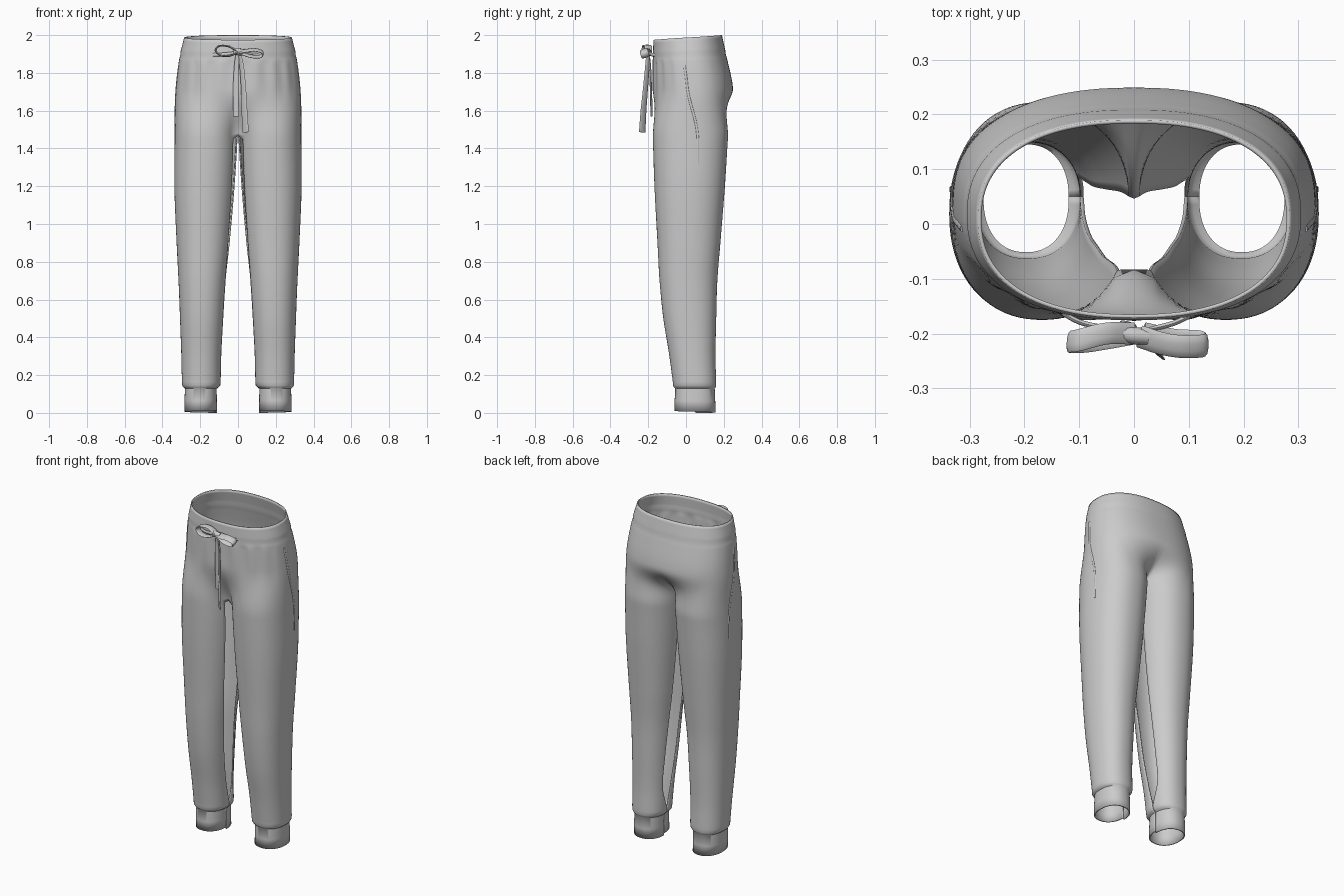
import bpy, bmesh, math
from mathutils import Vector

if "Cube" in bpy.data.objects:
    bpy.data.objects.remove(bpy.data.objects["Cube"])

# Body and leg outline: z, inner x, outer x, front y, back y, inseam opening front y, back y
KEYS = [
    (2.00, 0.00, 0.285, -0.172, 0.190, -0.09, 0.05),
    (1.90, 0.00, 0.308, -0.176, 0.212, -0.09, 0.05),
    (1.70, 0.00, 0.330, -0.177, 0.250, -0.09, 0.05),
    (1.50, 0.00, 0.334, -0.176, 0.226, -0.09, 0.05),
    (1.20, 0.016, 0.337, -0.167, 0.206, -0.075, 0.06),
    (0.90, 0.040, 0.325, -0.151, 0.182, -0.06, 0.065),
    (0.70, 0.060, 0.315, -0.140, 0.166, -0.04, 0.07),
    (0.50, 0.075, 0.307, -0.120, 0.160, -0.02, 0.08),
    (0.30, 0.088, 0.300, -0.088, 0.156, 0.015, 0.085),
    (0.165, 0.092, 0.297, -0.070, 0.160, 0.05, 0.05),
]
CUFF = [
    (0.145, 0.094, 0.296, -0.069, 0.160, 0.05, 0.05),
    (0.134, 0.104, 0.289, -0.064, 0.157, 0.05, 0.05),
    (0.128, 0.113, 0.281, -0.058, 0.152, 0.05, 0.05),
    (0.060, 0.112, 0.283, -0.060, 0.155, 0.05, 0.05),
    (0.000, 0.111, 0.283, -0.061, 0.156, 0.05, 0.05),
]
COLS = 64


def smooth(a, b, t):
    t = min(1, max(0, (t - a) / (b - a)))
    return t * t * (3 - 2 * t)


def spow(v, e):
    return math.copysign(abs(v) ** e, v)


def slope(i):
    a, b = KEYS[max(i - 1, 0)], KEYS[min(i + 1, len(KEYS) - 1)]
    return [(q - p) / (b[0] - a[0]) for p, q in zip(a, b)]


def profile(z):
    for i in range(len(KEYS) - 1):
        a, b = KEYS[i], KEYS[i + 1]
        if z >= b[0]:
            break
    h = b[0] - a[0]
    t = (z - a[0]) / h
    return [p * (2*t**3 - 3*t*t + 1) + q * (3*t*t - 2*t**3)
            + h * (m * (t**3 - 2*t*t + t) + n * (t**3 - t*t))
            for p, q, m, n in zip(a, b, slope(i), slope(i + 1))]


def surface(row, u):
    """Point on the right half: u runs from front centre round the outside to back centre."""
    z, xi, xo, yf, yb, hf, hb = row
    cy, ry = (yf + yb) / 2, (yb - yf) / 2
    phi = math.pi * (u - 0.5)
    hx, hy = xo * spow(max(0, math.cos(phi)), 0.86), cy + ry * spow(math.sin(phi), 0.86)
    e = 0.9
    a0 = math.asin(spow((cy - hf) / ry, 1 / e))
    a1 = math.asin(spow((hb - cy) / ry, 1 / e))
    a = a0 + (2 * math.pi - a1 - a0) * u
    cx, rx = (xi + xo) / 2, (xo - xi) / 2
    lx, ly = cx - rx * spow(math.cos(a), e), cy - ry * spow(math.sin(a), e)
    w = 1 - smooth(1.45, 1.72, z)
    x, y = hx + (lx - hx) * w, hy + (ly - hy) * w
    if z > 1.46:
        x = 0 if u < 1e-6 or u > 1 - 1e-6 else max(x, 0.003)
    front = (1 - math.sin(phi)) / 2
    # gathers under the waistband, and the band groove
    fade = smooth(1.6, 1.8, z) * (1 - smooth(1.85, 1.89, z))
    y += 0.004 * fade * front ** 2 * math.sin(u * 60)
    groove = 1 - 0.014 * math.exp(-((z - 1.895) / 0.008) ** 2)
    x, y = x * groove, cy + (y - cy) * groove
    z += -0.025 * smooth(1.8, 2, z) * front + 0.012 * max(0, 1 - z / 0.15) * front
    return Vector((x, y, z))


def add_object(name, bm):
    me = bpy.data.meshes.new(name)
    bm.to_mesh(me)
    bm.free()
    ob = bpy.data.objects.new(name, me)
    bpy.context.collection.objects.link(ob)
    bpy.ops.object.select_all(action='DESELECT')
    ob.select_set(True)
    bpy.context.view_layer.objects.active = ob
    bpy.ops.object.shade_smooth_by_angle(angle=math.radians(50))
    return ob


def grid(rows, name, wrap=False):
    bm = bmesh.new()
    vs = [[bm.verts.new(p) for p in r] for r in rows]
    n = len(vs[0])
    for a, b in zip(vs, vs[1:]):
        for c in range(n if wrap else n - 1):
            d = (c + 1) % n
            bm.faces.new((a[c], b[c], b[d], a[d]))
    if wrap:
        bm.faces.new(vs[0])
        bm.faces.new(vs[-1][::-1])
        bmesh.ops.recalc_face_normals(bm, faces=bm.faces)
    else:
        bmesh.ops.remove_doubles(bm, verts=bm.verts, dist=0.0004)
    return add_object(name, bm)


def ribbon(name, pts, side, half_w, half_t, end_w=None):
    """Flat rounded strip along a smoothed path."""
    pts = [Vector(p) for p in pts]
    ext = [2 * pts[0] - pts[1]] + pts + [2 * pts[-1] - pts[-2]]
    path = []
    for i in range(1, len(ext) - 2):
        p, q, r, s = ext[i - 1:i + 3]
        for k in range(6):
            t = k / 6
            path.append(0.5 * (2*q + (r - p)*t + (2*p - 5*q + 4*r - s)*t*t + (3*q - p - 3*r + s)*t**3))
    path.append(pts[-1])
    rows = []
    for i, p in enumerate(path):
        tan = (path[min(i + 1, len(path) - 1)] - path[max(i - 1, 0)]).normalized()
        s = Vector(side)
        s = (s - tan * s.dot(tan)).normalized()
        n = tan.cross(s)
        w = half_w + ((end_w or half_w) - half_w) * i / (len(path) - 1)
        rows.append([p + s * w * math.cos(k * math.pi / 5) + n * half_t * math.sin(k * math.pi / 5)
                     for k in range(10)])
    return grid(rows, name, wrap=True)


# Trouser shell: one half, open along the inseam, closed at the cuff
heights = [2 - (2 - 0.165) * i / 110 for i in range(111)]
rows = [profile(z) for z in heights] + CUFF
shell = grid([[surface(r, c / COLS) for c in range(COLS + 1)] for r in rows], "trousers")
mirror = shell.modifiers.new("mirror", 'MIRROR')
mirror.merge_threshold = 0.0005
solid = shell.modifiers.new("cloth", 'SOLIDIFY')
solid.thickness = 0.007
solid.offset = -1

# Pocket seams on both sides
for sx, label in ((1, "right"), (-1, "left")):
    line = [surface(profile(1.84 - 0.065 * i), 0.46 + 0.005 * i) for i in range(9)]
    ribbon(label + "_pocket_seam", [(p.x * sx, p.y, p.z) for p in line], (0, 1, 0), 0.006, 0.003)

# Drawstring bow: loops, knot, strands to the band, hanging tails
ribbon("left_bow_loop", [(0, -0.2, 1.912), (-0.05, -0.2, 1.94), (-0.1, -0.212, 1.942),
                         (-0.118, -0.215, 1.918), (-0.09, -0.215, 1.892),
                         (-0.045, -0.208, 1.89), (0, -0.2, 1.908)], (0.1, 1, 0), 0.02, 0.005)
ribbon("right_bow_loop", [(0.01, -0.205, 1.912), (0.05, -0.218, 1.918), (0.09, -0.224, 1.922),
                          (0.128, -0.222, 1.91), (0.12, -0.215, 1.888),
                          (0.07, -0.212, 1.888), (0.015, -0.2, 1.905)], (0, 1, 0.35), 0.022, 0.006)
ribbon("bow_knot", [(-0.022, -0.2, 1.912), (0, -0.204, 1.912), (0.025, -0.206, 1.908)],
       (0, 0.2, 1), 0.018, 0.016)
ribbon("left_strand", [(-0.13, -0.163, 1.895), (-0.09, -0.182, 1.897), (-0.01, -0.196, 1.905)],
       (0, 0, 1), 0.009, 0.005)
ribbon("right_strand", [(0.11, -0.163, 1.895), (0.07, -0.182, 1.897), (0.01, -0.196, 1.905)],
       (0, 0, 1), 0.009, 0.005)
ribbon("long_tail", [(0.005, -0.2, 1.905), (0.02, -0.205, 1.83), (0.03, -0.216, 1.7),
                     (0.034, -0.225, 1.6), (0.04, -0.232, 1.485)], (0.7, -0.7, 0), 0.014, 0.004, 0.024)
ribbon("short_tail", [(0, -0.198, 1.905), (-0.008, -0.19, 1.83), (-0.012, -0.186, 1.72),
                      (-0.01, -0.182, 1.57)], (1, -0.3, 0), 0.012, 0.004, 0.016)
